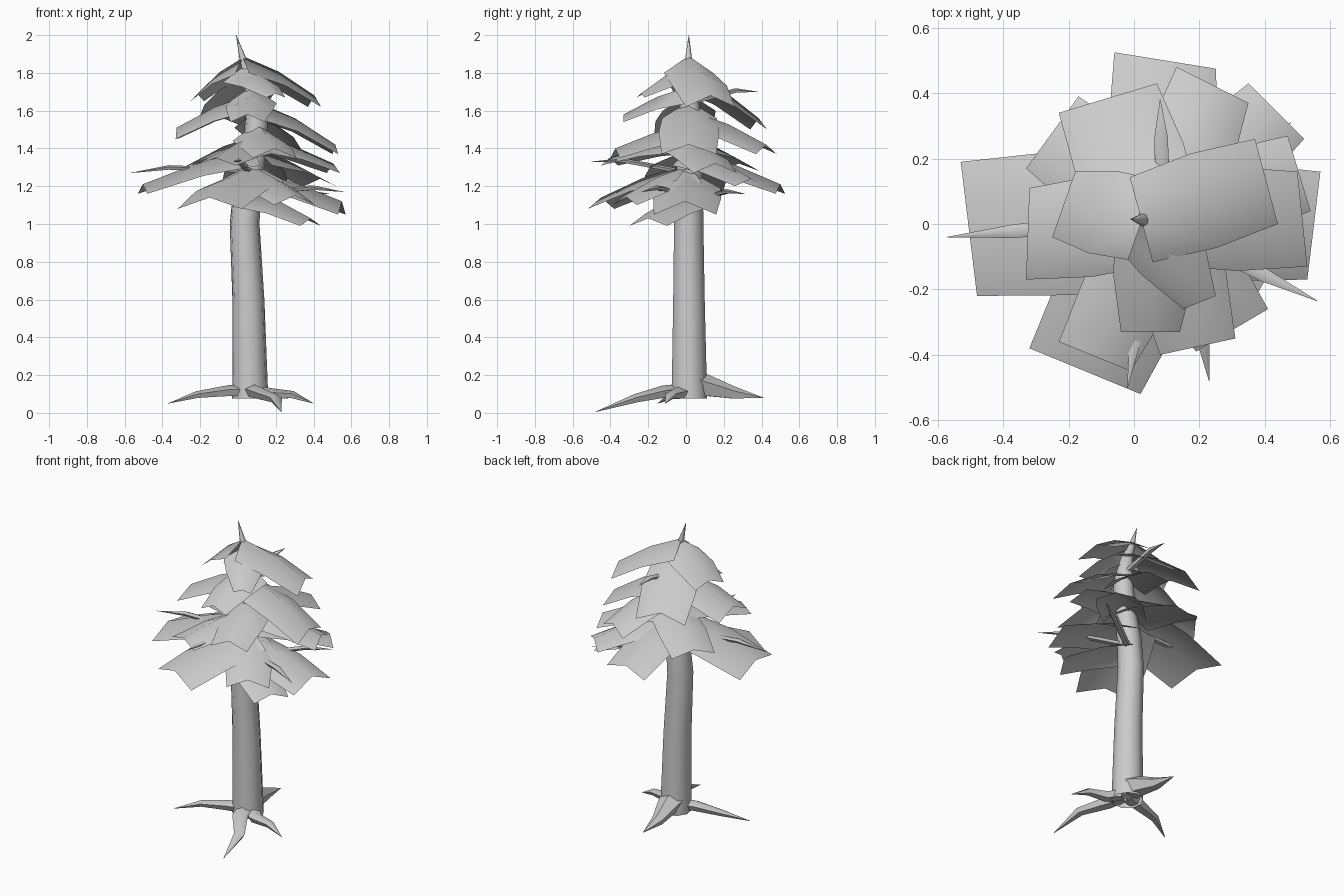
import bpy, math
from mathutils import Vector

grey = bpy.data.materials.new("light_grey")
grey.diffuse_color = (0.6, 0.6, 0.6, 1)


def make(name, verts, faces):
    me = bpy.data.meshes.new(name)
    me.from_pydata(verts, [], faces)
    me.materials.append(grey)
    ob = bpy.data.objects.new(name, me)
    bpy.context.collection.objects.link(ob)
    bpy.ops.object.select_all(action='DESELECT')
    ob.select_set(True)
    bpy.context.view_layer.objects.active = ob
    bpy.ops.object.shade_smooth_by_angle(angle=math.radians(60))
    return ob


def tube(name, path, sides, upright=False, squash=1.0):
    """Tube through (x, y, z, radius) points; squash flattens it vertically."""
    pts = [Vector(p[:3]) for p in path]
    verts, faces = [], []
    for i, p in enumerate(pts):
        if upright:
            u, v = Vector((1, 0, 0)), Vector((0, 1, 0))
        else:
            d = (pts[min(i + 1, len(pts) - 1)] - pts[max(i - 1, 0)]).normalized()
            u = d.cross(Vector((0, 0, 1))).normalized()
            v = u.cross(d) * squash
        for k in range(sides):
            a = 2 * math.pi * (k + 0.25) / sides
            verts.append(p + (u * math.cos(a) + v * math.sin(a)) * path[i][3])
    for i in range(len(pts) - 1):
        for k in range(sides):
            a, b = i * sides + k, i * sides + (k + 1) % sides
            faces.append((a, b, b + sides, a + sides))
    return make(name, verts, faces)


# Trunk: leaning, slightly bowed, ending in a spike
trunk = [(0.065, 0.015, 0.075, 0.097), (0.055, 0.013, 0.6, 0.086), (0.035, 0.012, 1.0, 0.08),
         (0.05, 0.015, 1.2, 0.075), (0.09, 0.02, 1.4, 0.068), (0.1, 0.02, 1.58, 0.06),
         (0.07, 0.015, 1.75, 0.04), (0.025, 0.013, 1.88, 0.018), (-0.01, 0.015, 2.0, 0.001)]
tube("trunk", trunk, 9, upright=True)


def axis_at(z):
    for a, b in zip(trunk, trunk[1:]):
        if a[2] <= z <= b[2]:
            t = (z - a[2]) / (b[2] - a[2])
            return Vector(a[:3]).lerp(Vector(b[:3]), t)


# Roots
tube("root_left", [(0.05, 0, 0.115, 0.05), (-0.05, -0.03, 0.115, 0.045),
                   (-0.22, -0.07, 0.095, 0.028), (-0.37, -0.15, 0.05, 0.001)], 5, squash=0.7)
tube("root_right", [(0.1, 0, 0.11, 0.05), (0.17, -0.06, 0.1, 0.045),
                    (0.29, -0.08, 0.095, 0.03), (0.4, -0.11, 0.05, 0.001)], 5, squash=0.7)
tube("root_front", [(0.07, -0.02, 0.12, 0.05), (0.1, -0.12, 0.11, 0.05),
                    (0.2, -0.27, 0.075, 0.035), (0.23, -0.48, 0.005, 0.001)], 5, squash=0.7)
tube("root_back", [(0.06, 0.06, 0.15, 0.08), (0.05, 0.13, 0.135, 0.065),
                   (0.03, 0.25, 0.105, 0.04), (0.03, 0.41, 0.08, 0.001)], 5, squash=0.9)

# Bare pointed branches
tips = [(-0.57, -0.04, 1.27, 1.28), (0.56, -0.235, 1.17, 1.16), (0.08, 0.38, 1.7, 1.64),
        (-0.02, -0.5, 1.33, 1.27), (0.48, 0.31, 1.16, 1.12)]
for i, (x, y, z, z0) in enumerate(tips):
    a, tip = axis_at(z0), Vector((x, y, z))
    m = a.lerp(tip, 0.68)
    m.z += 0.025
    tube(f"branch_{i + 1}", [(*a, 0.022), (*m, 0.022), (*tip, 0.001)], 5, squash=0.6)


# Foliage sheets: arched across the width, drooping outwards from the trunk
def sheet(i, xl, yl, xr, yr, z_out, z_in, arch):
    L, R = Vector((xl, yl, z_out)), Vector((xr, yr, z_out))
    half, mid = (R - L) / 2, (L + R) / 2
    inner = axis_at(z_in)
    wide = max(half.length, 0.13)          # half width at the trunk
    verts, faces = [], []
    nu, nv = 2, 2
    for v in range(nv + 1):
        t = v / nv
        c = inner.lerp(mid, t)
        c.z = z_in + (z_out + arch - z_in) * t ** 1.35
        w = wide * (1 - t) + half.length * t + (0.015 if v == 1 else 0)
        drop = 0.09 * (1 - t) + arch * t
        for u in range(nu + 1):
            s = 2 * u / nu - 1
            p = c + half.normalized() * s * w
            p.z -= drop * abs(s) ** 1.5
            verts.append(p)
    for v in range(nv):
        for u in range(nu):
            a = v * (nu + 1) + u
            faces.append((a, a + 1, a + nu + 2, a + nu + 1))
    make(f"foliage_{i + 1}", verts, faces)


# outer corners (x, y, x, y), corner height, inner height, arch
top_tier = [
    (0.37, 0.26, 0.44, 0.0, 1.62, 1.89, 0.06),
    (-0.18, 0.16, -0.25, -0.04, 1.65, 1.88, 0.04),
    (0.15, -0.26, 0.25, -0.22, 1.67, 1.84, 0.02),
    (-0.04, -0.33, 0.14, -0.33, 1.54, 1.73, 0.04),
    (-0.23, 0.34, 0.07, 0.43, 1.5, 1.8, 0.06)]
middle_tier = [
    (0.5, 0.16, 0.53, -0.13, 1.37, 1.65, 0.05),
    (0.47, 0.27, 0.54, 0.04, 1.27, 1.47, 0.05),
    (-0.32, 0.11, -0.33, -0.17, 1.45, 1.69, 0.06),
    (0.13, 0.48, 0.35, 0.37, 1.37, 1.6, 0.05),
    (0.08, -0.4, 0.31, -0.35, 1.35, 1.53, 0.05),
    (-0.23, -0.36, -0.01, -0.45, 1.31, 1.47, 0.04),
    (0.35, 0.43, 0.52, 0.26, 1.2, 1.4, 0.04),
    (-0.33, 0.17, -0.17, 0.39, 1.28, 1.47, 0.04)]
bottom_tier = [
    (-0.53, 0.19, -0.48, -0.22, 1.16, 1.4, 0.05),
    (-0.06, 0.525, 0.25, 0.475, 1.16, 1.38, 0.05),
    (0.19, -0.39, 0.41, -0.26, 1.1, 1.31, 0.05),
    (-0.32, -0.38, 0.02, -0.52, 1.08, 1.32, 0.06),
    (0.57, 0.16, 0.53, -0.17, 1.05, 1.28, 0.07),
    (0.33, -0.3, 0.44, -0.1, 0.99, 1.18, 0.04)]
for i, s in enumerate(top_tier + middle_tier + bottom_tier):
    sheet(i, *s)
